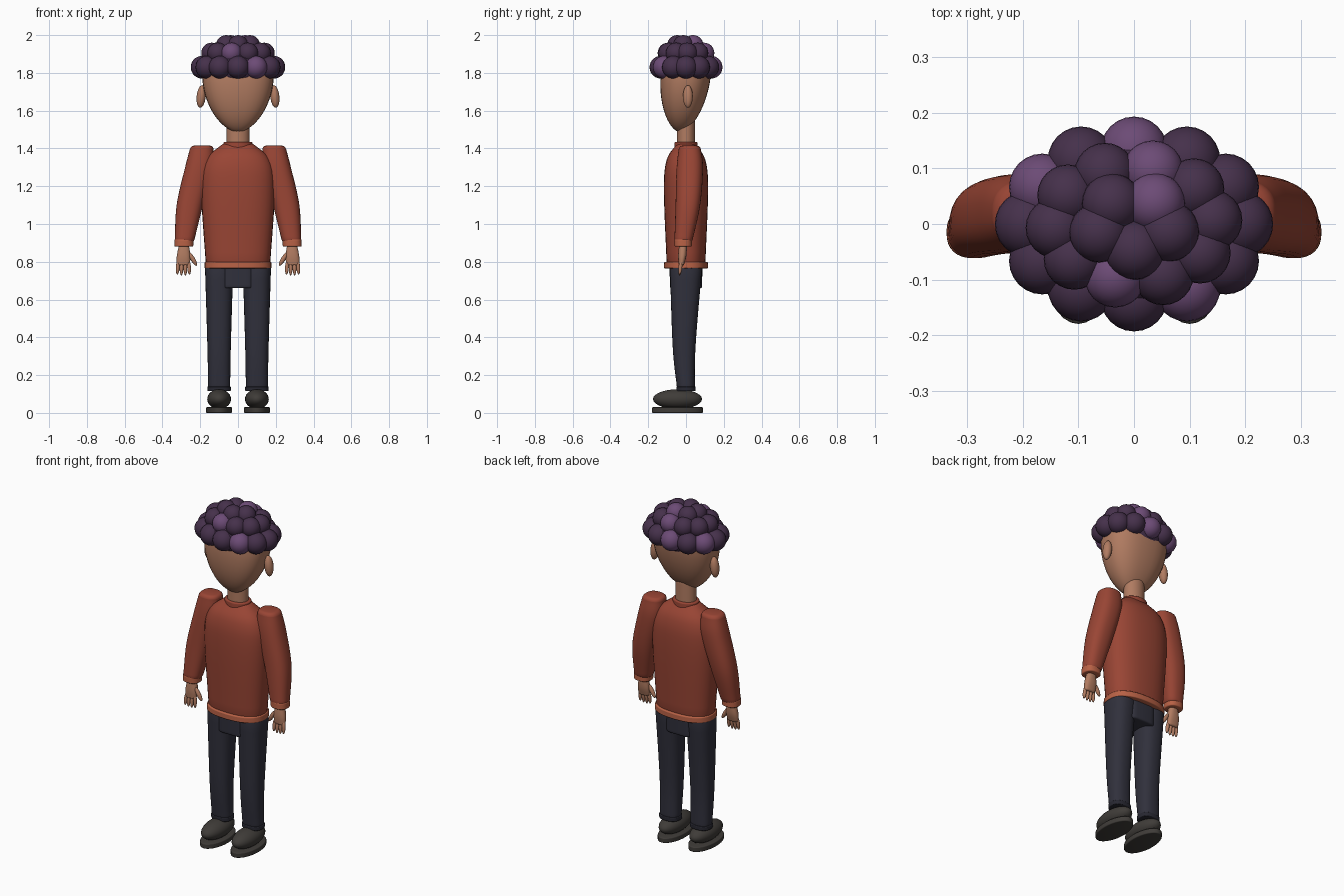
import bpy, bmesh
from math import sin, cos, pi, radians, copysign
from mathutils import Vector, Matrix

default_cube = bpy.data.objects.get("Cube")
if default_cube:
    bpy.data.objects.remove(default_cube)


def material(name, red, green, blue):
    mat = bpy.data.materials.new(name)
    mat.use_nodes = True
    mat.diffuse_color = (red, green, blue, 1)
    shader = next(node for node in mat.node_tree.nodes if node.type == "BSDF_PRINCIPLED")
    shader.inputs["Base Color"].default_value = mat.diffuse_color
    return mat


SKIN = material("skin", 0.44, 0.2, 0.12)
SWEATER = material("rust sweater", 0.32, 0.06, 0.035)
TRIM = material("orange trim", 0.48, 0.12, 0.06)
DENIM = material("dark denim", 0.03, 0.03, 0.045)
DENIM_CUFF = material("denim cuff", 0.02, 0.02, 0.03)
SHOE = material("shoe grey", 0.05, 0.045, 0.04)
HAIR = material("dark plum hair", 0.06, 0.03, 0.07)
HIGHLIGHT = material("light plum hair", 0.15, 0.07, 0.18)


def finish(name, bm, mat):
    bmesh.ops.recalc_face_normals(bm, faces=bm.faces[:])
    mesh = bpy.data.meshes.new(name)
    bm.to_mesh(mesh)
    bm.free()
    mesh.materials.append(mat)
    for polygon in mesh.polygons:
        polygon.use_smooth = True
    mesh.set_sharp_from_angle(angle=radians(40))
    part = bpy.data.objects.new(name, mesh)
    bpy.context.collection.objects.link(part)


def spline(keys, steps=6):
    """Smooth curve through the keys, end tangents mirrored."""
    points = [Vector((*key, 0, 0)[:4]) for key in keys]
    points = [2 * points[0] - points[1], *points, 2 * points[-1] - points[-2]]
    curve = []
    for before, start, end, after in zip(points, points[1:], points[2:], points[3:]):
        leave, arrive = (end - before) / 2, (after - start) / 2
        for step in range(steps):
            t = step / steps
            bend = (leave * (1 - t) - arrive * t) * t * (1 - t)
            ease = t * t * (3 - 2 * t)
            curve.append(start.lerp(end, ease) + bend)
    return curve + [points[-2]]


def loft(name, mat, keys, depth, power=2.4, rim=0.01, side=1, sides=32):
    """Skin over keys of (height, half width, x, y).
    depth is depth over width at the first and last key; rim rounds the ends."""
    bm = bmesh.new()
    curve = spline(keys)
    loops = []
    for index, (z, width, x, y) in enumerate(curve):
        t = index / (len(curve) - 1)
        thick = width * (depth[0] * (1 - t) + depth[-1] * t)
        loop = []
        for corner in range(sides):
            angle = 2 * pi * corner / sides
            across, along = (copysign(abs(v) ** (2 / power), v)
                             for v in (cos(angle), sin(angle)))
            loop.append(bm.verts.new((side * (x + width * across), y + thick * along, z)))
        loops.append(loop)
    for lower, upper in zip(loops, loops[1:]):
        for i in range(sides):
            bm.faces.new((lower[i - 1], lower[i], upper[i], upper[i - 1]))
    caps = [bm.faces.new(loops[0]), bm.faces.new(loops[-1])]
    bmesh.ops.recalc_face_normals(bm, faces=bm.faces[:])
    if rim:
        edges = [edge for cap in caps for edge in cap.edges]
        bmesh.ops.bevel(bm, geom=edges, offset=rim, segments=3, profile=0.5,
                        affect="EDGES", clamp_overlap=True)
    finish(name, bm, mat)


def ball(name, mat, centre, radii, axis=(0, 0, 1)):
    """Ellipsoid whose own z axis points along axis."""
    bm = bmesh.new()
    bmesh.ops.create_uvsphere(bm, u_segments=24, v_segments=14, radius=1)
    turn = Vector(axis).to_track_quat("Z", "Y").to_matrix().to_4x4()
    bm.transform(Matrix.Translation(centre) @ turn @ Matrix.Diagonal((*radii, 1)))
    finish(name, bm, mat)


# Egg-shaped head, narrowing to a chin set forward of the neck
chin, brow, half_width = 1.485, 1.8, 0.19
levels = [(i / 12) ** 2 for i in range(1, 13)]
loft("head", SKIN,
     [(chin + (brow - chin) * u, half_width * (1 - (1 - u) ** 2) ** 0.6, 0, -0.03 * (1 - u))
      for u in levels], depth=(0.7,), rim=0)
loft("neck", SKIN, [(1.4, 0.06), (1.56, 0.06)], depth=(0.8,), power=2)

# Sweater body, collar and hem
loft("sweater_body", SWEATER, [(0.78, 0.17), (1.18, 0.195), (1.34, 0.17), (1.425, 0.08)],
     depth=(0.6, 0.57, 0.6))
loft("collar", SWEATER, [(1.4, 0.078), (1.435, 0.076)], depth=(0.8,), power=2)
loft("sweater_hem", TRIM, [(0.765, 0.178), (0.8, 0.176)], depth=(0.66,))

# Boxy trouser seat between the legs
loft("trouser_seat", DENIM, [(0.66, 0.085), (0.78, 0.087)], depth=(1,), power=5)

for word, side in (("left", 1), ("right", -1)):
    # Ear
    ball(word + "_ear", SKIN, (side * 0.195, 0.01, 1.675), (0.026, 0.024, 0.06),
         (side * -0.1, 0, 1))

    # Sleeve with a full shoulder, and its cuff
    loft(word + "_sleeve", SWEATER,
         [(0.9, 0.05, 0.285, -0.015), (1.1, 0.07, 0.255, 0.01),
          (1.3, 0.075, 0.205, 0.02), (1.415, 0.06, 0.19, 0.02)],
         depth=(0.93,), rim=0.03, side=side)
    loft(word + "_sleeve_cuff", TRIM,
         [(0.88, 0.05, 0.287, -0.015), (0.92, 0.05, 0.286, -0.015)],
         depth=(0.93,), side=side)

    # Hand
    loft(word + "_palm", SKIN,
         [(0.78, 0.034, 0.29, -0.025), (0.83, 0.036, 0.288, -0.02), (0.9, 0.024, 0.286, -0.015)],
         depth=(0.4, 0.8), side=side)
    for finger in range(4):
        spread = finger - 1.5
        ball(f"{word}_finger_{finger + 1}", SKIN,
             (side * (0.289 + 0.02 * spread), -0.03, 0.77),
             (0.01, 0.01, 0.045 - 0.005 * abs(spread)), (side * 0.04 * spread, -0.1, -1))
    ball(word + "_thumb", SKIN, (side * 0.24, -0.025, 0.815), (0.012, 0.012, 0.042),
         (side * 0.6, 0, 1))

    # Trouser leg and turned-up cuff
    loft(word + "_trouser_leg", DENIM,
         [(0.12, 0.058, 0.1), (0.35, 0.062, 0.1, -0.01), (0.78, 0.075, 0.1)],
         depth=(0.8, 1.15), side=side)
    loft(word + "_trouser_cuff", DENIM_CUFF, [(0.115, 0.062, 0.1), (0.14, 0.062, 0.1)],
         depth=(0.83,), rim=0.005, side=side)

    # Rounded shoe on a flat oval sole
    ball(word + "_shoe", SHOE, (side * 0.1, -0.045, 0.073), (0.063, 0.13, 0.052))
    loft(word + "_sole", SHOE, [(0, 0.069, 0.1, -0.045), (0.03, 0.069, 0.1, -0.045)],
         depth=(1.95,), power=2, side=side)

# Hair: a cap covered by three rings of curls, a few of them lighter
ball("hair_cap", HAIR, (0, 0, 1.83), (0.175, 0.155, 0.12))


def curl_ring(layer, count, start, height, spread, size, lighter):
    for i in range(count):
        angle = radians(start + 360 * i / count)
        ball(f"{layer}_curl_{i + 1}", HIGHLIGHT if i in lighter else HAIR,
             (spread * cos(angle), 0.7 * spread * sin(angle), height), (size, size, size))


curl_ring("lower", count=12, start=0, height=1.83, spread=0.19, size=0.06, lighter=(3, 5, 10))
curl_ring("middle", count=10, start=76, height=1.905, spread=0.14, size=0.055, lighter=(0, 5))
curl_ring("top", count=5, start=55, height=1.946, spread=0.066, size=0.054, lighter=(0,))
